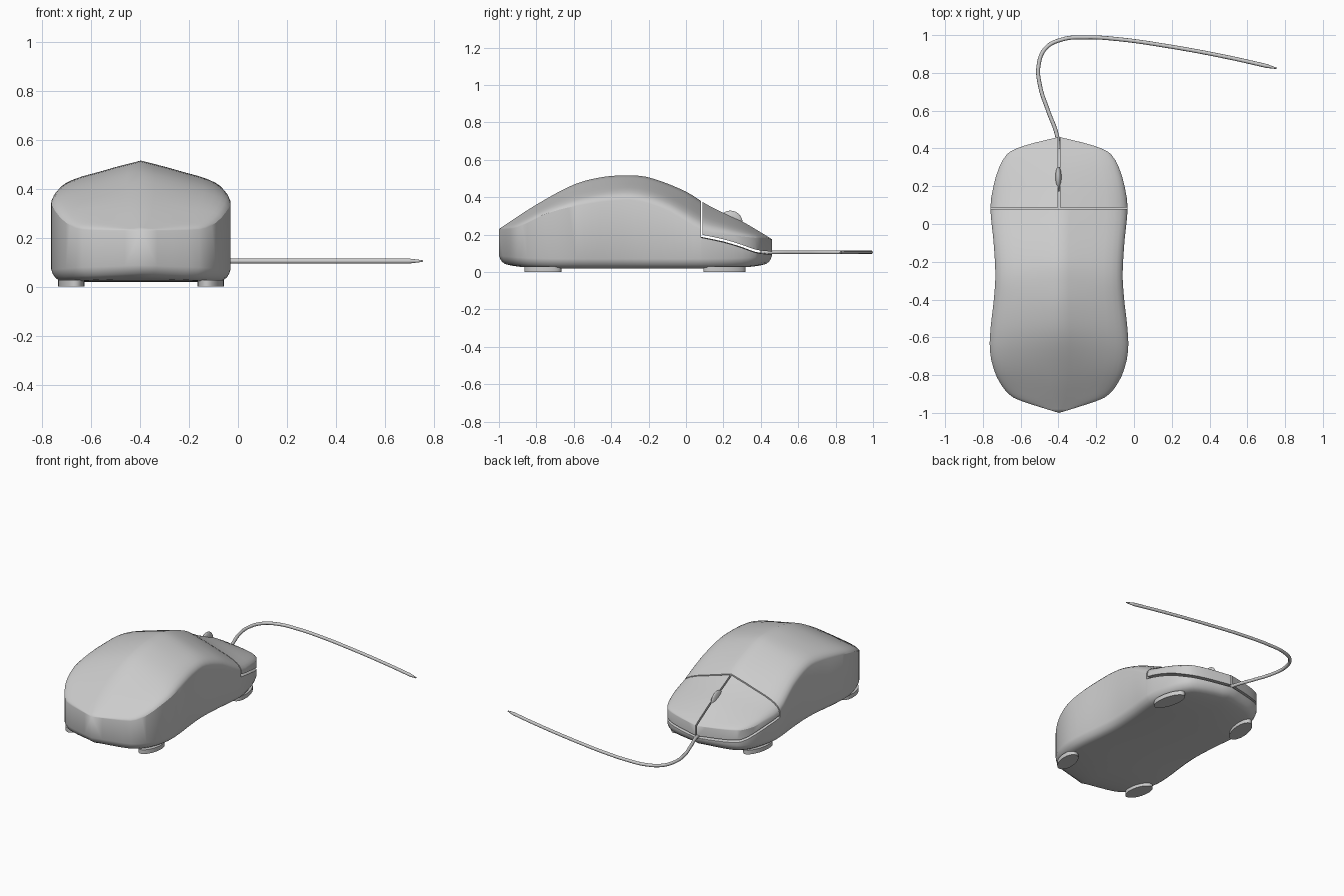
import bpy, bmesh, math

if "Cube" in bpy.data.objects:
    bpy.data.objects.remove(bpy.data.objects["Cube"])

CX = -0.397  # centre line of the mouse


def interp(table, y):
    """Smooth cubic interpolation through (y, value) points."""
    n = len(table)
    y = min(max(y, table[0][0]), table[-1][0])
    i = next(k for k in range(n - 1) if y <= table[k + 1][0])

    def slope(k):
        a, b = table[max(k - 1, 0)], table[min(k + 1, n - 1)]
        return (b[1] - a[1]) / (b[0] - a[0])
    (y0, v0), (y1, v1) = table[i], table[i + 1]
    h = y1 - y0
    t = (y - y0) / h
    return ((2*t**3 - 3*t*t + 1) * v0 + (t**3 - 2*t*t + t) * h * slope(i)
            + (3*t*t - 2*t**3) * v1 + (t**3 - t*t) * h * slope(i + 1))


# Half width seen from above, ridge height, and shoulder height along y
WIDTH = [(-1, 0), (-.96, .13), (-.92, .24), (-.85, .307), (-.77, .345), (-.67, .366),
         (-.55, .362), (-.4, .345), (-.27, .337), (-.1, .346), (.09, .363), (.2, .347),
         (.3, .317), (.37, .275), (.4, .225), (.43, .13), (.46, 0)]
RIDGE = [(-1, .23), (-.8, .36), (-.6, .467), (-.45, .507), (-.32, .516), (-.2, .506),
         (0, .43), (.1, .367), (.19, .32), (.3, .27), (.4, .212), (.46, .175)]
SHOULDER = [(-1, .23), (-.92, .234), (-.85, .262), (-.77, .302), (-.67, .335), (-.55, .36),
            (-.4, .38), (-.27, .383), (-.1, .33), (0, .272), (.09, .22), (.2, .205),
            (.3, .19), (.46, .174)]
GAP = [(.08, .2), (.2, .175), (.3, .145), (.37, .12), (.46, .108)]
# Cross-section of the top: share of half width, share of drop from ridge to shoulder
CROWN = [(0, 0), (.15, .1), (.3, .2), (.5, .35), (.7, .49), (.82, .6), (.9, .7),
         (.95, .79), (.985, .9), (1, 1)]
# Rounded bottom edge: inset, height
BASE = [(0, .07), (.006, .053), (.016, .037), (.032, .025), (.055, .019)]


def crown(y, ridge, shoulder, gap=0):
    w = interp(WIDTH, y)
    return [(max(s * w, gap), y, ridge + (shoulder - ridge) * g) for s, g in CROWN]


def body_row(y, ridge, shoulder):
    w = interp(WIDTH, y)
    t = (y + .27) / .73
    pts = crown(y, ridge, shoulder)
    pts += [(max(w - d, 0), y - d * t**5, z + .018 * t**6) for d, z in BASE]
    pts.append((0, y - .055 * t**5, .019 + .018 * t**6))
    return pts


def button_row(y):
    w = interp(WIDTH, y)
    z = interp(GAP, y)
    pts = crown(y, interp(RIDGE, y), interp(SHOULDER, y), .005)
    return pts + [(max(w, .005), y, z), (.005, y, z)]


def finish(ob, angle=26):
    bpy.ops.object.select_all(action='DESELECT')
    ob.select_set(True)
    bpy.context.view_layer.objects.active = ob
    bpy.ops.object.shade_smooth_by_angle(angle=math.radians(angle))


def loft(name, rows, closed):
    """Skin half sections, then mirror across the centre line."""
    bm = bmesh.new()
    rings = [[bm.verts.new(p) for p in r] for r in rows]
    n = len(rows[0])
    for a, b in zip(rings, rings[1:]):
        for i in range(n if closed else n - 1):
            j = (i + 1) % n
            bm.faces.new((a[i], a[j], b[j], b[i]))
    if closed:
        bm.faces.new(rings[0])
    bmesh.ops.remove_doubles(bm, verts=bm.verts, dist=.0004)
    bmesh.ops.recalc_face_normals(bm, faces=bm.faces)
    me = bpy.data.meshes.new(name)
    bm.to_mesh(me)
    bm.free()
    ob = bpy.data.objects.new(name, me)
    bpy.context.collection.objects.link(ob)
    ob.location.x = CX
    finish(ob)
    mod = ob.modifiers.new("Mirror", 'MIRROR')
    mod.use_mirror_merge = not closed
    bpy.ops.object.modifier_move_to_index(modifier="Mirror", index=0)
    return ob


# Body: tall palm shell, stepping down to a low shelf under the buttons
back_ys = [-1, -.98, -.96, -.94, -.92, -.9, -.875, -.85, -.81, -.77, -.72]
back_ys += [-.67 + .75 * i / 18 for i in range(19)]
front_ys = [.09, .14, .2, .25, .3, .335, .37, .385, .4, .415, .43, .445, .46]
rows = [body_row(y, interp(RIDGE, y), interp(SHOULDER, y)) for y in back_ys]
rows += [body_row(y, interp(GAP, y) - .012, interp(GAP, y) - .016) for y in [.0801] + front_ys]
loft("body", rows, False)

# Left and right buttons with a slit between them
loft("buttons", [button_row(y) for y in [.087] + front_ys[1:]], True)

# Scroll wheel, a thin lens in the slit
bpy.ops.mesh.primitive_uv_sphere_add(segments=32, ring_count=16, radius=1,
                                     location=(CX - .003, .237, .262))
wheel = bpy.context.object
wheel.name = "scroll_wheel"
wheel.scale = (.018, .066, .066)
finish(wheel, 40)

# Four low feet
for end, y, ry in (("rear", -.765, .1), ("front", .205, .115)):
    for side, sx in (("left", -1), ("right", 1)):
        bpy.ops.mesh.primitive_cylinder_add(vertices=32, radius=1, depth=1,
                                            location=(CX + sx * .285, y, .014))
        foot = bpy.context.object
        foot.name = f"{end}_{side}_foot"
        foot.scale = (.05, ry, .028)
        foot.rotation_euler.z = sx * (.2 if end == "front" else -.2)
        finish(foot)

# Cable sweeping round to the right, tapering at its end
path = [(-.4, .4), (-.408, .47), (-.455, .6), (-.497, .73), (-.505, .84), (-.468, .93),
        (-.38, .977), (-.25, .988), (-.1, .98), (.2, .938), (.5, .882), (.7, .837), (.755, .824)]
cu = bpy.data.curves.new("cable", 'CURVE')
cu.dimensions = '3D'
cu.bevel_depth = .0105
cu.bevel_resolution = 3
cu.use_fill_caps = True
sp = cu.splines.new('BEZIER')
sp.bezier_points.add(len(path) - 1)
for bp, (x, y) in zip(sp.bezier_points, path):
    bp.co = (x, y, .105)
    bp.handle_left_type = bp.handle_right_type = 'AUTO'
sp.bezier_points[-1].radius = .35
bpy.context.collection.objects.link(bpy.data.objects.new("cable", cu))
